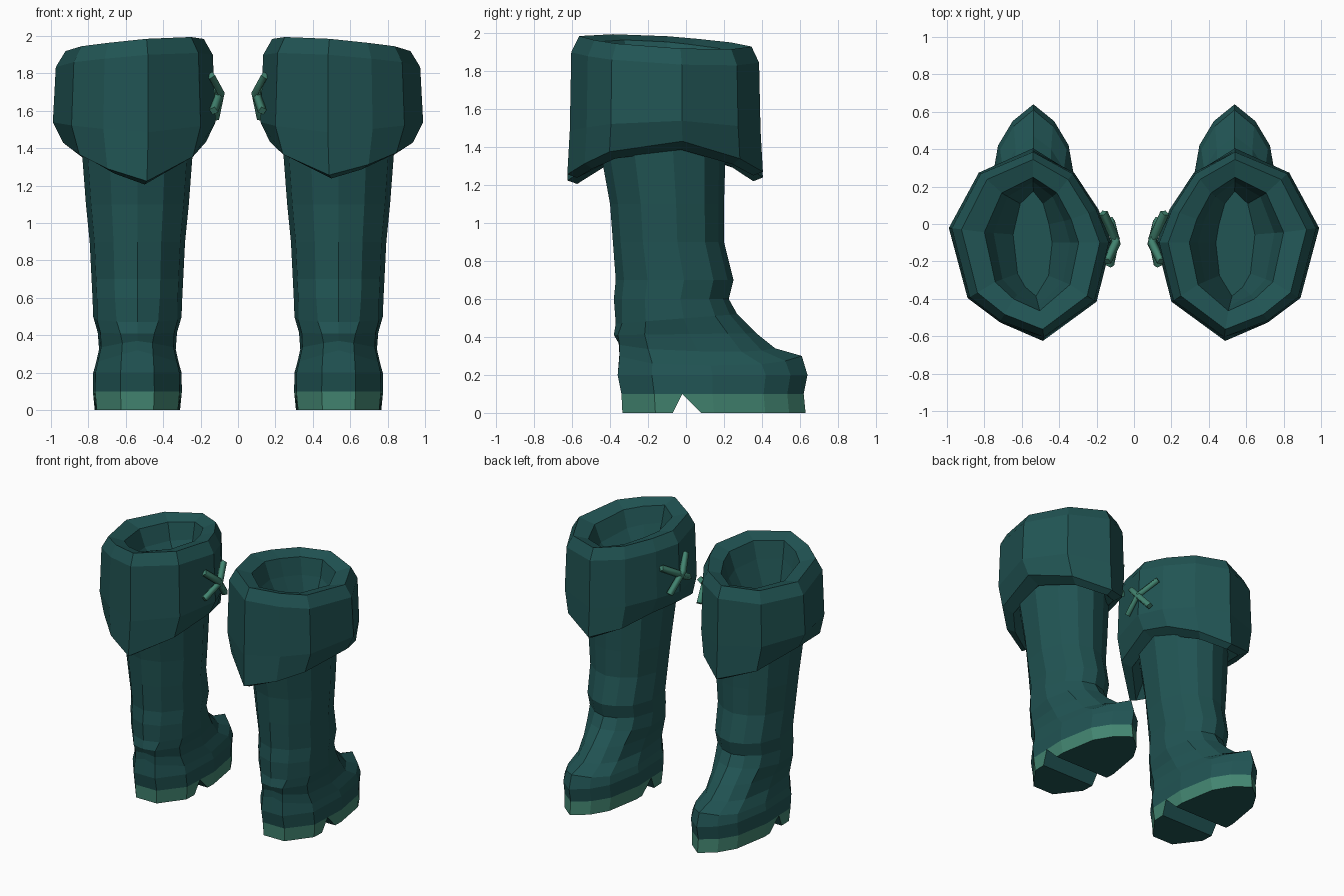
import bpy, bmesh
from mathutils import Vector

cube = bpy.data.objects.get("Cube")
if cube:
    bpy.data.objects.remove(cube, do_unlink=True)


def material(name, rgb):
    m = bpy.data.materials.new(name)
    m.use_nodes = True
    m.diffuse_color = (*rgb, 1)
    m.node_tree.nodes["Principled BSDF"].inputs["Base Color"].default_value = (*rgb, 1)
    return m


TEAL = material("dark teal leather", (0.015, 0.089, 0.088))
GREEN = material("soft green trim", (0.055, 0.235, 0.165))
CX = 0.538

# Half outlines as (across, along), heel centre to toe centre
SHAFT = [(0, 0), (.5, .07), (.9, .27), (1, .58), (.78, .83), (.4, .95), (0, 1)]
SHOE = [(0, 0), (.38, 0), (.95, .18), (1, .5), (.8, .78), (.47, .91), (0, 1)]


def boot_ring(side, yb, zb, yf, zf, half, blend, crown=0):
    pts = [Vector(a).lerp(Vector(b), blend) for a, b in zip(SHAFT, SHOE)]
    pts += [Vector((-p.x, p.y)) for p in pts[-2:0:-1]]
    return [(side * (CX + half * p.x), yb + (yf - yb) * p.y,
             zb + (zf - zb) * p.y - crown * abs(p.x)) for p in pts]


def loft(rings, cap_start=True, cap_end=True):
    bm = bmesh.new()
    loops = [[bm.verts.new(p) for p in ring] for ring in rings]
    n = len(loops[0])
    for a, b in zip(loops, loops[1:]):
        for i in range(n):
            j = (i + 1) % n
            bm.faces.new((a[i], a[j], b[j], b[i]))
    if cap_start:
        bm.faces.new(loops[0])
    if cap_end:
        bm.faces.new(loops[-1])
    bmesh.ops.recalc_face_normals(bm, faces=bm.faces)
    return bm


def finish(bm, name, *mats):
    me = bpy.data.meshes.new(name)
    bm.to_mesh(me)
    bm.free()
    for m in mats:
        me.materials.append(m)
    ob = bpy.data.objects.new(name, me)
    bpy.context.collection.objects.link(ob)


# Back y, back z, front y, front z, half width, shoe blend, crown drop
BOOT = [
    (-.34, .10, .62, .10, .238, 1),
    (-.36, .20, .64, .20, .236, 1),
    (-.35, .32, .61, .30, .222, 1, .06),
    (-.355, .37, .47, .34, .205, .9, .03),
    (-.38, .41, .37, .42, .212, .6),
    (-.37, .47, .27, .52, .236, .25),
    (-.38, .60, .225, .60, .24, 0),
    (-.37, .70, .25, .70, .245, 0),
    (-.385, .90, .20, .90, .255, 0),
    (-.40, 1.10, .20, 1.10, .275, 0),
    (-.46, 1.43, .21, 1.43, .30, 0),
]

# Cuff plan outline
CUFF = [(.54, .40), (.83, .28), (.99, -.02), (.89, -.40), (.72, -.53),
        (.48, -.62), (.20, -.42), (.12, -.10), (.19, .08), (.32, .28)]


def cuff_ring(side, sx, sy, z, dip=0, tilt=0):
    ring = []
    for x, y in CUFF:
        dx, dy = x - CX, y + .1
        h = z - dip * (dy / .5) ** 2 - tilt * (.05 * dy + .07 * dx)
        ring.append((side * (CX + dx * sx), -.1 + dy * sy, h))
    return ring


def make_sole(side, name, top_y, bottom_y, keep):
    # Slanted cut leaves one side of the arch notch
    bm = loft([boot_ring(side, -.335, 0, .63, 0, .228, 1),
               boot_ring(side, -.34, .1, .62, .1, .238, 1)])
    normal = Vector((0, .1, bottom_y - top_y))
    cut = bmesh.ops.bisect_plane(
        bm, geom=bm.verts[:] + bm.edges[:] + bm.faces[:],
        plane_co=(0, top_y, .1), plane_no=normal,
        clear_outer=keep < 0, clear_inner=keep > 0)
    edges = [e for e in cut["geom_cut"] if isinstance(e, bmesh.types.BMEdge)]
    filled = bmesh.ops.holes_fill(bm, edges=edges)["faces"]
    bmesh.ops.recalc_face_normals(bm, faces=bm.faces)
    bm.normal_update()
    for f in bm.faces:
        f.material_index = int(abs(f.normal.z) < .5 and f not in filled)
    finish(bm, name, TEAL, GREEN)


def make_lace(side, name, points):
    cu = bpy.data.curves.new(name, "CURVE")
    cu.dimensions = "3D"
    cu.bevel_depth = .025
    cu.bevel_resolution = 0
    cu.use_fill_caps = True
    sp = cu.splines.new("POLY")
    sp.points.add(len(points) - 1)
    for p, (x, y, z) in zip(sp.points, points):
        p.co = (side * x, y, z, 1)
    cu.materials.append(GREEN)
    ob = bpy.data.objects.new(name, cu)
    bpy.context.collection.objects.link(ob)


for side, label, hem in ((1, "left", .14), (-1, "right", .17)):
    # Foot and shaft
    finish(loft([boot_ring(side, *r) for r in BOOT]), label + "_boot", TEAL)

    # Heel block and front sole
    make_sole(side, label + "_heel", -.02, -.07, -1)
    make_sole(side, label + "_sole", -.02, .08, 1)

    # Folded cuff: underside, drooping hem, wall, rim and shallow inner well
    finish(loft([
        cuff_ring(side, .58, .66, 1.41),
        cuff_ring(side, .67, .91, 1.39, dip=hem),
        cuff_ring(side, .88, 1.01, 1.435, dip=hem + .025),
        cuff_ring(side, 1, .985, 1.54, dip=.05),
        cuff_ring(side, .965, .97, 1.87, tilt=1),
        cuff_ring(side, .85, .89, 1.955, tilt=1),
        cuff_ring(side, .58, .70, 1.925, tilt=1),
        cuff_ring(side, .47, .65, 1.80, tilt=1),
        cuff_ring(side, .24, .55, 1.65),
    ], cap_start=False), label + "_cuff", TEAL)

    # Crossed laces on the inner side
    make_lace(side, label + "_lace_a",
              [(.165, .06, 1.765), (.10, -.08, 1.68), (.13, -.22, 1.60)])
    make_lace(side, label + "_lace_b",
              [(.145, -.20, 1.79), (.095, -.10, 1.70), (.125, .02, 1.56)])
